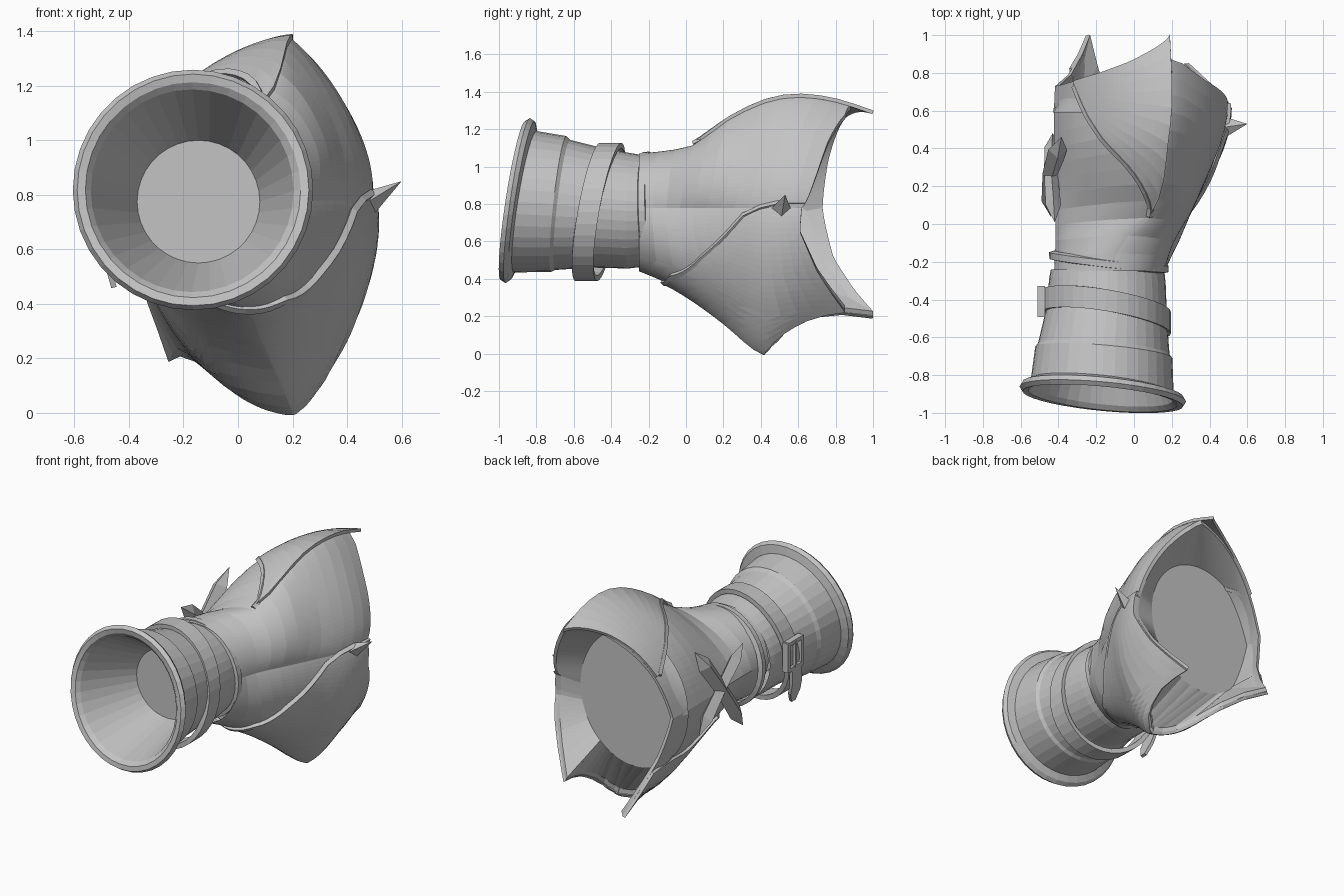
import bpy, bmesh, math
from mathutils import Vector

if "Cube" in bpy.data.objects:
    bpy.data.objects.remove(bpy.data.objects["Cube"])

steel = bpy.data.materials.new("steel grey")
steel.diffuse_color = (0.55, 0.55, 0.55, 1)
steel.use_nodes = True
steel.node_tree.nodes["Principled BSDF"].inputs["Base Color"].default_value = steel.diffuse_color


def make(name, verts, faces, thick=0):
    me = bpy.data.meshes.new(name)
    me.from_pydata([tuple(v) for v in verts], [], faces)
    bm = bmesh.new()
    bm.from_mesh(me)
    bmesh.ops.recalc_face_normals(bm, faces=bm.faces)
    bm.to_mesh(me)
    bm.free()
    me.materials.append(steel)
    ob = bpy.data.objects.new(name, me)
    bpy.context.collection.objects.link(ob)
    if thick:
        m = ob.modifiers.new("thickness", "SOLIDIFY")
        m.thickness, m.offset = thick, 0
    return ob


def grid(name, rows, closed=False, loop=False, thick=0, caps=()):
    """Skin a list of rows; closed joins each row to a ring, loop joins last row to first."""
    n, verts, faces = len(rows[0]), [p for r in rows for p in r], []
    for i in range(len(rows) if loop else len(rows) - 1):
        j = (i + 1) % len(rows)
        for k in range(n if closed else n - 1):
            l = (k + 1) % n
            faces.append((i * n + k, i * n + l, j * n + l, j * n + k))
    for i in caps:
        c = sum((Vector(p) for p in rows[i]), Vector()) / n
        verts.append(c)
        faces += [(len(verts) - 1, i * n + k, i * n + (k + 1) % n) for k in range(n)]
    return make(name, verts, faces, thick)


def lerp(table, t, smooth=False):
    """Interpolate rows of (key, values...), straight or as a smooth spline."""
    if t <= table[0][0]:
        return table[0][1:]
    for i in range(len(table) - 1):
        a, b = table[i], table[i + 1]
        if t <= b[0]:
            h = b[0] - a[0]
            f = (t - a[0]) / h
            if not smooth:
                return tuple(p + (q - p) * f for p, q in zip(a[1:], b[1:]))
            o, c = table[max(i - 1, 0)], table[min(i + 2, len(table) - 1)]
            out = []
            for k in range(1, len(a)):
                m0 = (b[k] - o[k]) / (b[0] - o[0]) * h
                m1 = (c[k] - a[k]) / (c[0] - a[0]) * h
                out.append((2 * f**3 - 3 * f**2 + 1) * a[k] + (f**3 - 2 * f**2 + f) * m0
                           + (3 * f**2 - 2 * f**3) * b[k] + (f**3 - f**2) * m1)
            return tuple(out)
    return table[-1][1:]


# flare cross-sections: y, centre x, top x, top z, right x, bottom x, bottom z, left x
SECTIONS = [
    (-.30, -.14, -.14, 1.07, .15, -.14, .455, -.43),
    (-.10, -.12, -.06, 1.09, .21, .04, .37, -.42),
    (.05, -.08, .09, 1.125, .285, .08, .28, -.42),
    (.20, -.04, .15, 1.24, .36, .13, .17, -.425),
    (.42, 0, .18, 1.35, .46, .20, 0, -.43),
    (.60, 0, .20, 1.38, .50, .17, .02, -.43),
    (.80, 0, .20, 1.355, .48, .11, .03, -.42),
    (1.0, 0, .19, 1.29, .44, .05, -.04, -.40)]
CZ = .76
# curve exponents of each quadrant: ridged at top and bottom, round at the sides
SHARP = ((1.4, 1.8), (1.75, 1.2), (.8, 1.15), (1.4, .7))


def surf(u, y, s=1.0):
    """Point on the flare; u = 0 top, 1 right, 2 bottom, 3 left."""
    cx, tx, tz, rx, bx, bz, lx = lerp(SECTIONS, y, True)
    arms = [(tx - cx, tz - CZ), (rx - cx, .02), (bx - cx, bz - CZ), (lx - cx, .02)]
    u %= 4
    q = int(u)
    t = (u - q) * math.pi / 2
    ramp = min(1, max(0, (y + .2) / .5))
    ea, eb = (1 + (e - 1) * ramp for e in SHARP[q])
    a, b = max(0, math.cos(t)) ** ea, max(0, math.sin(t)) ** eb
    p, r = arms[q], arms[(q + 1) % 4]
    return Vector((cx + s * (a * p[0] + b * r[0]), y, CZ + s * (a * p[1] + b * r[1])))


# scalloped back edge with three prongs: (u, y)
EDGE = [(0, .88), (.25, .85), (.5, .76), (1, .62), (1.15, .61), (1.35, .70), (1.47, .78),
        (1.5625, .85), (1.625, .64), (1.6875, .53), (1.75, .47), (1.875, .43), (2, .42),
        (2.125, .43), (2.25, .46), (2.375, .53), (2.46875, .68), (2.53125, 1), (2.64, .90),
        (2.8, .79), (3, .73), (3.2, .76), (3.4, .80), (3.6, .84), (3.85, .87), (4, .88)]

# main flared shell with hollow back and inner end wall
N = 128
us = [4 * k / N for k in range(N)]
rows = []
for i in range(13):
    f = i / 12
    rows.append([surf(u, -.25 + f * (lerp(EDGE, u)[0] + .25), .985) for u in us])
rows.append([surf(u, lerp(EDGE, u)[0], .94) for u in us])
rows.append([(-.04 + .39 * math.sin(u * math.pi / 2), .59,
              .755 + .44 * math.cos(u * math.pi / 2)) for u in us])
grid("flared_shell", rows, closed=True, caps=(14,))


def tube(name, pts, r):
    """Four-sided raised trim along a path."""
    rows = []
    for i, p in enumerate(pts):
        d = (pts[min(i + 1, len(pts) - 1)] - pts[max(i - 1, 0)]).normalized()
        a = d.cross(Vector((0, 0, 1)) if abs(d.z) < .9 else Vector((1, 0, 0))).normalized()
        b = d.cross(a)
        rows.append([p + a * r, p + b * r, p - a * r, p - b * r])
    grid(name, rows, closed=True, caps=(0, len(rows) - 1))


def panel(name, u0, u1, start, end, nu, nv=10):
    """Overlapping plate between two y(u) boundaries, with a trim on its front edge."""
    us = [u0 + (u1 - u0) * k / nu for k in range(nu + 1)]
    rows = []
    for i in range(nv + 1):
        row = []
        for u in us:
            a, b = lerp(start, u)[0], lerp(end, u)[0]
            row.append(surf(u, a + (b - a) * i / nv, 1.0))
        rows.append(row)
    grid(name, rows, thick=.02)
    tube(name + "_trim", [surf(u, lerp(start, u)[0], 1.0) for u in us[::2]], .018)


# lower plate wrapping the underside, upper plate on the top left
panel("lower_plate", .9375, 2.75,
      [(.93, .52), (1.05, .32), (1.35, .10), (1.7, -.08), (2, -.12), (2.4, -.10), (2.75, .15)],
      EDGE, 58)
panel("upper_plate", 3.1875, 4,
      [(3.18, .74), (3.3, .58), (3.45, .44), (3.6, .33), (3.85, .14), (4, .04)],
      EDGE[:-4] + [(3.4, .80), (3.6, .855), (3.85, .945), (4, 1.0)], 26)


def ring(y, cx, cz, rx, rz, tx=0, tz=0, n=36):
    out = []
    for k in range(n):
        a = 2 * math.pi * k / n
        s, c = math.sin(a), math.cos(a)
        out.append(Vector((cx + rx * s, y + tx * s + tz * c, cz + rz * c)))
    return out


# cuff: inner funnel, rolled rim, stepped sleeve
CUFF = [(-.52, -.145, .775, .225, 0, 0),
        (-.895, -.168, .815, .372, -.04, .06),
        (-.92, -.165, .818, .395, -.04, .065),
        (-.925, -.165, .818, .425, -.04, .065),
        (-.90, -.165, .818, .441, -.04, .065),
        (-.875, -.165, .818, .425, -.04, .065),
        (-.86, -.168, .812, .378, -.04, .06),
        (-.68, -.16, .80, .363, -.03, .04),
        (-.66, -.16, .795, .348, -.03, .04),
        (-.48, -.145, .78, .32, -.03, .03),
        (-.30, -.14, .763, .308, -.02, .01),
        (-.24, -.14, .763, .300, 0, 0)]
grid("cuff", [ring(y, cx, cz, r, r, tx, tz) for y, cx, cz, r, tx, tz in CUFF],
     closed=True, caps=(0,))
# raised seam where the cuff meets the shell
grid("neck_seam", [ring(y, -.133, .763, r, r, -.035, -.01)
                   for y, r in ((-.225, .29), (-.22, .315), (-.185, .317), (-.175, .29))],
     closed=True)

# strap
grid("strap", [ring(y, -.15, .757, .345 - d, .37 - d, -.055, .065)
               for y, d in ((-.525, 0), (-.41, 0), (-.41, .03), (-.525, .03))],
     closed=True, loop=True)


def box(name, c, s):
    v = [(c[0] + i * s[0] / 2, c[1] + j * s[1] / 2, c[2] + k * s[2] / 2)
         for i in (-1, 1) for j in (-1, 1) for k in (-1, 1)]
    make(name, v, [(0, 1, 3, 2), (4, 5, 7, 6), (0, 1, 5, 4), (2, 3, 7, 6), (0, 2, 6, 4), (1, 3, 7, 5)])


# buckle frame, prong and hanging strap end
for sgn in (-1, 1):
    box("buckle_side", (-.49, -.41 + sgn * .07, .79), (.04, .025, .19))
    box("buckle_bar", (-.49, -.41, .79 + sgn * .085), (.04, .14, .025))
box("buckle_prong", (-.502, -.41, .79), (.018, .02, .17))
tail = [(-.50, -.42, .70), (-.495, -.43, .60), (-.475, -.44, .53), (-.455, -.45, .46)]
grid("strap_end", [[(x, y - w, z), (x, y + w, z)]
                   for (x, y, z), w in zip(tail, (.05, .05, .05, .02))], thick=.02)


def shard(name, p0, p1, mid, width, depth):
    """Broad four-sided bar pointed at both ends."""
    p0, p1, mid = Vector(p0), Vector(p1), Vector(mid)
    out = Vector((-1, 0, 0))
    side = (p1 - p0).normalized().cross(out).normalized()
    rows = []
    for p, f, w in ((p0, 1, .02), (p0, .65, .9), (mid, 1, .8), (p1, .65, .9), (p1, 1, .02)):
        c = mid.lerp(p, f)
        rows.append([c + side * width * w, c + out * depth * w,
                     c - side * width * w, c - out * depth * w])
    grid(name, rows, closed=True, caps=(0, 4))


# crossed ornament on the left side
shard("cross_shard_long", (-.385, .46, 1.10), (-.44, .04, .48), (-.44, .27, .81), .06, .055)
shard("cross_shard_short", (-.42, .01, 1.0), (-.43, .48, .57), (-.44, .27, .80), .06, .045)

# side spike at the corner of the lower plate
base = Vector((.47, .51, .78))
spike = [base + Vector(o) for o in ((0, -.06, -.01), (.03, 0, -.05), (0, .06, -.03), (-.01, 0, .03))]
make("side_spike", spike + [Vector((.6, .53, .85))],
     [(0, 1, 4), (1, 2, 4), (2, 3, 4), (3, 0, 4), (3, 2, 1, 0)])
